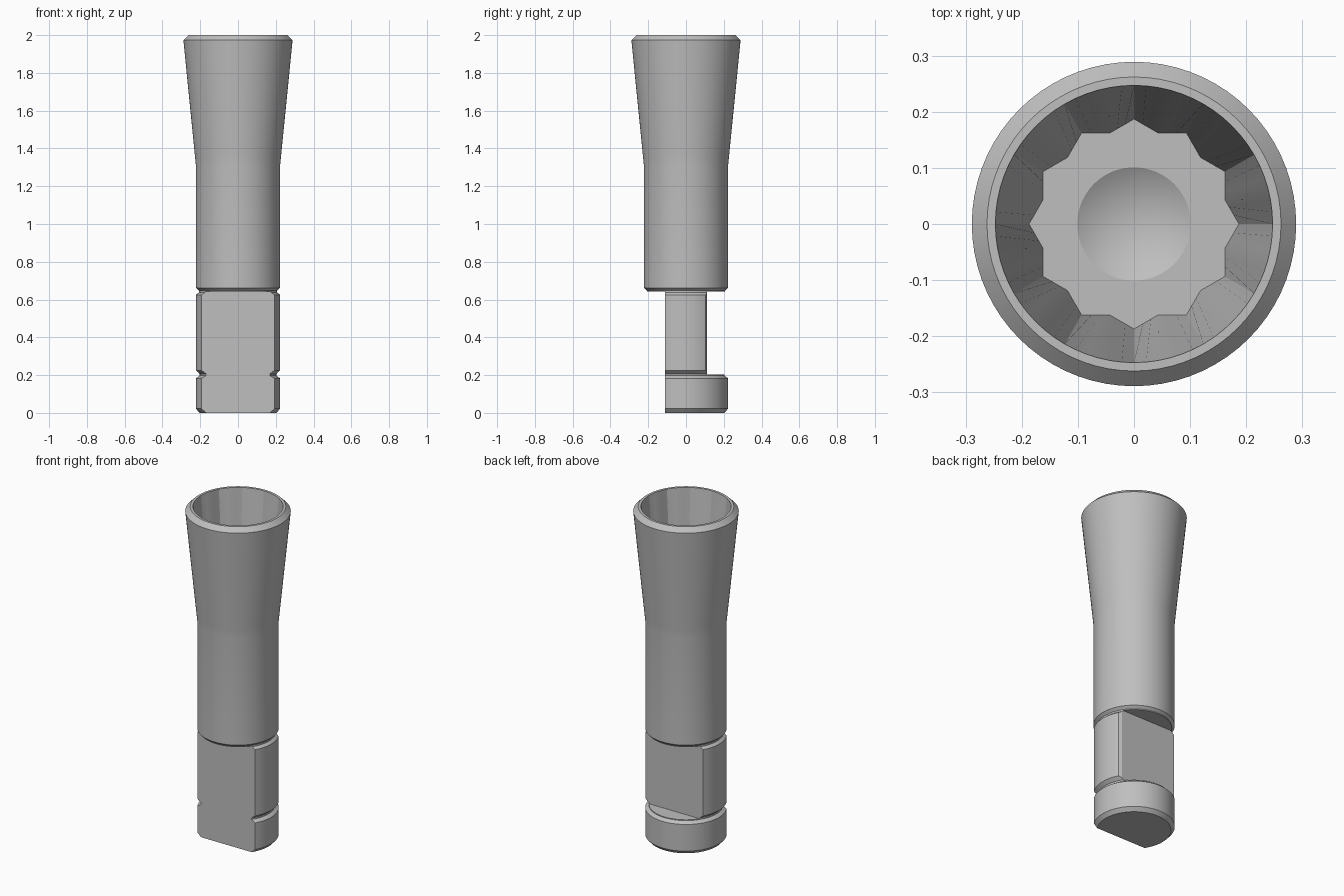
import bpy, bmesh
from math import pi, cos, sin, radians

if "Cube" in bpy.data.objects:
    bpy.data.objects.remove(bpy.data.objects["Cube"])

SEGMENTS = 72

steel = bpy.data.materials.new("grey steel")
steel.use_nodes = True
colour = (0.52, 0.52, 0.52, 1)
steel.diffuse_color = colour
steel.node_tree.nodes["Principled BSDF"].inputs["Base Color"].default_value = colour


def make_object(name, bm):
    bmesh.ops.recalc_face_normals(bm, faces=bm.faces)
    mesh = bpy.data.meshes.new(name)
    bm.to_mesh(mesh)
    bm.free()
    obj = bpy.data.objects.new(name, mesh)
    bpy.context.collection.objects.link(obj)
    mesh.materials.append(steel)
    return obj


def circle(radius):
    return lambda angle: radius


def twelve_point(radius):
    """Outline of two hexagons turned 30 degrees apart."""
    def outline(angle):
        return max(radius * cos(pi / 6) / cos((angle + turn) % (pi / 3) - pi / 6)
                   for turn in (0, pi / 6))
    return outline


def lathe(name, rings, bottom_z, tip_z):
    """Closed solid from stacked rings, capped by a centre point at each end."""
    bm = bmesh.new()
    loops = []
    for outline, z in rings:
        loop = []
        for i in range(SEGMENTS):
            a = 2 * pi * i / SEGMENTS
            r = outline(a)
            loop.append(bm.verts.new((r * cos(a), r * sin(a), z)))
        loops.append(loop)
    for low, high in zip(loops, loops[1:]):
        for i in range(SEGMENTS):
            j = (i + 1) % SEGMENTS
            bm.faces.new((low[i], low[j], high[j], high[i]))
    bm.faces.new(loops[0])
    tip = bm.verts.new((0, 0, tip_z))
    for i in range(SEGMENTS):
        bm.faces.new((loops[-1][i], loops[-1][(i + 1) % SEGMENTS], tip))
    return make_object(name, bm)


def prism(name, outline, z0, z1):
    bm = bmesh.new()
    base = bm.faces.new([bm.verts.new((x, y, z0)) for x, y in outline])
    top = bmesh.ops.extrude_face_region(bm, geom=[base])["geom"]
    verts = [v for v in top if isinstance(v, bmesh.types.BMVert)]
    bmesh.ops.translate(bm, verts=verts, vec=(0, 0, z1 - z0))
    return make_object(name, bm)


# Turned body: shank with grooves, flared sleeve, socket hole and drilled floor
profile = [
    (0.203, 0), (0.223, 0.022), (0.223, 0.183), (0.203, 0.197), (0.203, 0.207),
    (0.223, 0.225), (0.223, 0.625), (0.207, 0.638), (0.207, 0.648),
    (0.223, 0.662), (0.223, 1.31), (0.228, 1.36), (0.289, 1.973),
    (0.262, 2), (0.247, 2),
]
rings = [(circle(r), z) for r, z in profile]
rings += [(twelve_point(0.187), 1.3), (circle(0.101), 1.3)]
body = lathe("socket_body", rings, 0, 1.24)

# Flats: the front runs to the foot, the back stops above it
front_cut = prism("front_flat_cutter",
                  [(-0.4, -0.4), (0.4, -0.4), (0.4, -0.112), (-0.4, -0.112)],
                  -0.1, 0.643)
back_cut = prism("back_flat_cutter",
                 [(-0.4, 0.112), (0.18, 0.112), (0.4, 0.012), (0.4, 0.4), (-0.4, 0.4)],
                 0.202, 0.643)

bpy.context.view_layer.objects.active = body
for cutter in (front_cut, back_cut):
    cutter.hide_render = True
    cut = body.modifiers.new("flat", 'BOOLEAN')
    cut.operation = 'DIFFERENCE'
    cut.solver = 'EXACT'
    cut.object = cutter
    bpy.ops.object.modifier_apply(modifier=cut.name)
    bpy.data.objects.remove(cutter)

# Smooth round walls, sharp machined edges
bpy.ops.object.select_all(action='DESELECT')
body.select_set(True)
bpy.ops.object.shade_smooth_by_angle(angle=radians(24))
